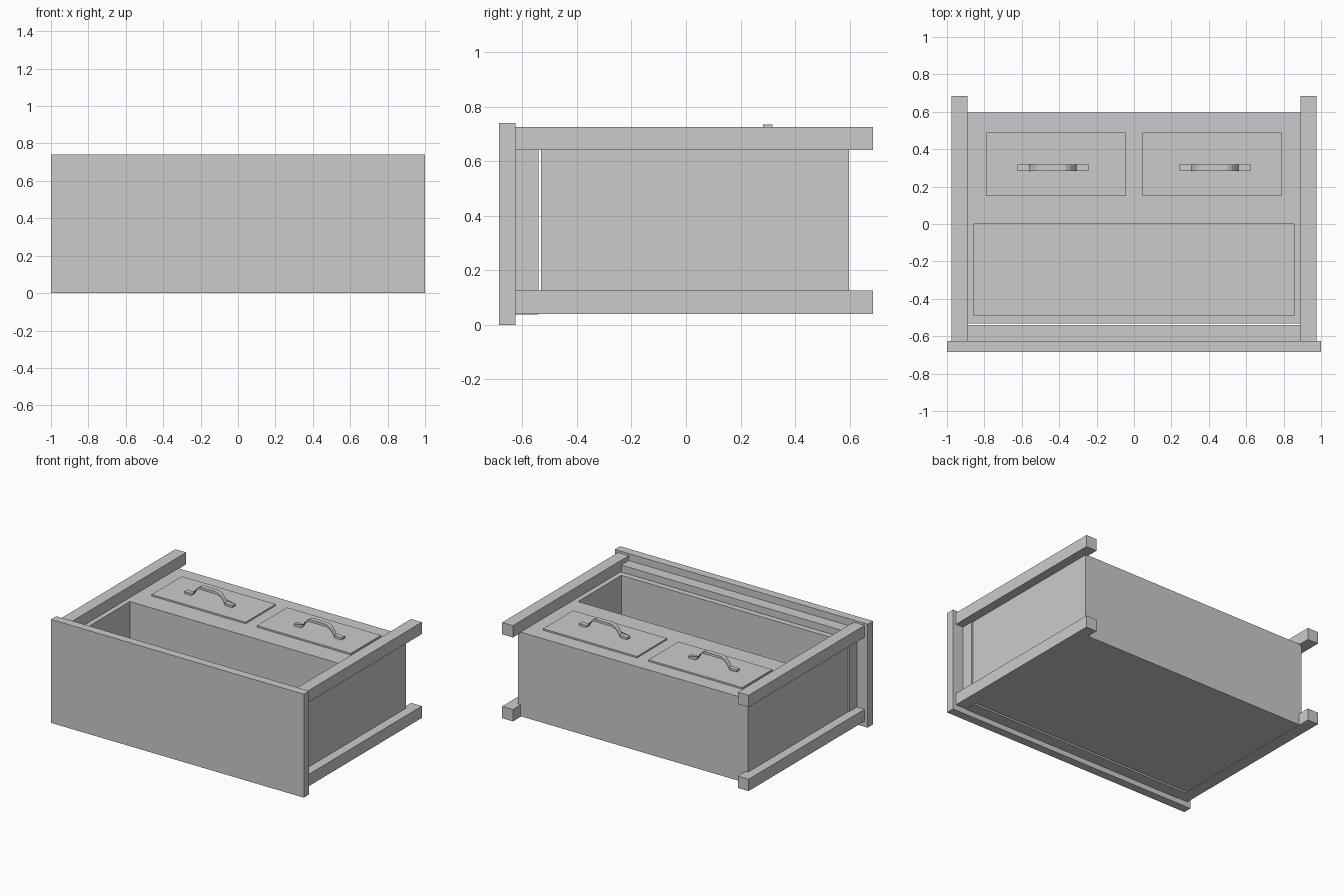
import bpy, bmesh
from mathutils import Vector

if "Cube" in bpy.data.objects:
    bpy.data.objects.remove(bpy.data.objects["Cube"])


def box(name, lo, hi):
    """Axis-aligned box between two corners."""
    me = bpy.data.meshes.new(name)
    bm = bmesh.new()
    bmesh.ops.create_cube(bm, size=1)
    lo, hi = Vector(lo), Vector(hi)
    for v in bm.verts:
        v.co = Vector([(lo[i] + hi[i]) / 2 + v.co[i] * (hi[i] - lo[i]) for i in range(3)])
    bm.to_mesh(me)
    bm.free()
    ob = bpy.data.objects.new(name, me)
    bpy.context.collection.objects.link(ob)
    return ob


def mirror_x(ob):
    """Repeat a part on the other side of x = 0."""
    ob.modifiers.new("mirror", 'MIRROR').use_axis[0] = True
    return ob


def extruded_profile(name, pts, y0, y1):
    """Closed outline in x/z, extruded along y."""
    me = bpy.data.meshes.new(name)
    bm = bmesh.new()
    face = bm.faces.new([bm.verts.new((x, y0, z)) for x, z in pts])
    ext = bmesh.ops.extrude_face_region(bm, geom=[face])
    moved = [g for g in ext["geom"] if isinstance(g, bmesh.types.BMVert)]
    bmesh.ops.translate(bm, verts=moved, vec=(0, y1 - y0, 0))
    bmesh.ops.recalc_face_normals(bm, faces=bm.faces)
    bm.to_mesh(me)
    bm.free()
    ob = bpy.data.objects.new(name, me)
    bpy.context.collection.objects.link(ob)
    return ob


# Table top: the slab at the front, since the cabinet lies on its back
box("table_top", (-1, -0.685, 0), (1, -0.625, 0.74))

# Four square legs
for name, z in (("back_legs", 0.04), ("front_legs", 0.64)):
    mirror_x(box(name, (0.89, -0.625, z), (0.975, 0.685, z + 0.085)))

# Apron rails below the table top
box("front_apron", (-0.89, -0.625, 0.64), (0.89, -0.54, 0.69))
box("back_apron", (-0.89, -0.625, 0.037), (0.89, -0.54, 0.09))
mirror_x(box("side_aprons", (0.87, -0.625, 0.06), (0.915, -0.54, 0.67)))

# Cabinet body with the open compartment cut into its front
body = box("cabinet_body", (-0.91, -0.532, 0.043), (0.91, 0.597, 0.645))
cutter = box("compartment_cutter", (-0.855, -0.49, 0.07), (0.855, 0.0, 0.8))
cutter.hide_render = True
cutter.hide_viewport = True
cut = body.modifiers.new("compartment", 'BOOLEAN')
cut.operation = 'DIFFERENCE'
cut.solver = 'EXACT'
cut.object = cutter

# Drawer fronts
mirror_x(box("drawer_fronts", (0.045, 0.15, 0.635), (0.788, 0.49, 0.656)))

# Bow handles: flat tabs, rising shoulders and a raised grip
base, t, centre = 0.655, 0.016, 0.433
half = [(0.19, 0), (0.135, 0), (0.118, 0.03), (0.098, 0.05), (0.07, 0.062)]
outer = [(0.19, t), (0.125, t), (0.108, 0.045), (0.09, 0.066), (0.066, 0.08)]
lower = [(-x, z) for x, z in half] + [(x, z) for x, z in reversed(half)]
upper = [(x, z) for x, z in outer] + [(-x, z) for x, z in reversed(outer)]
outline = [(centre + x, base + z) for x, z in lower + upper]
mirror_x(extruded_profile("drawer_handles", outline, 0.283, 0.317))
